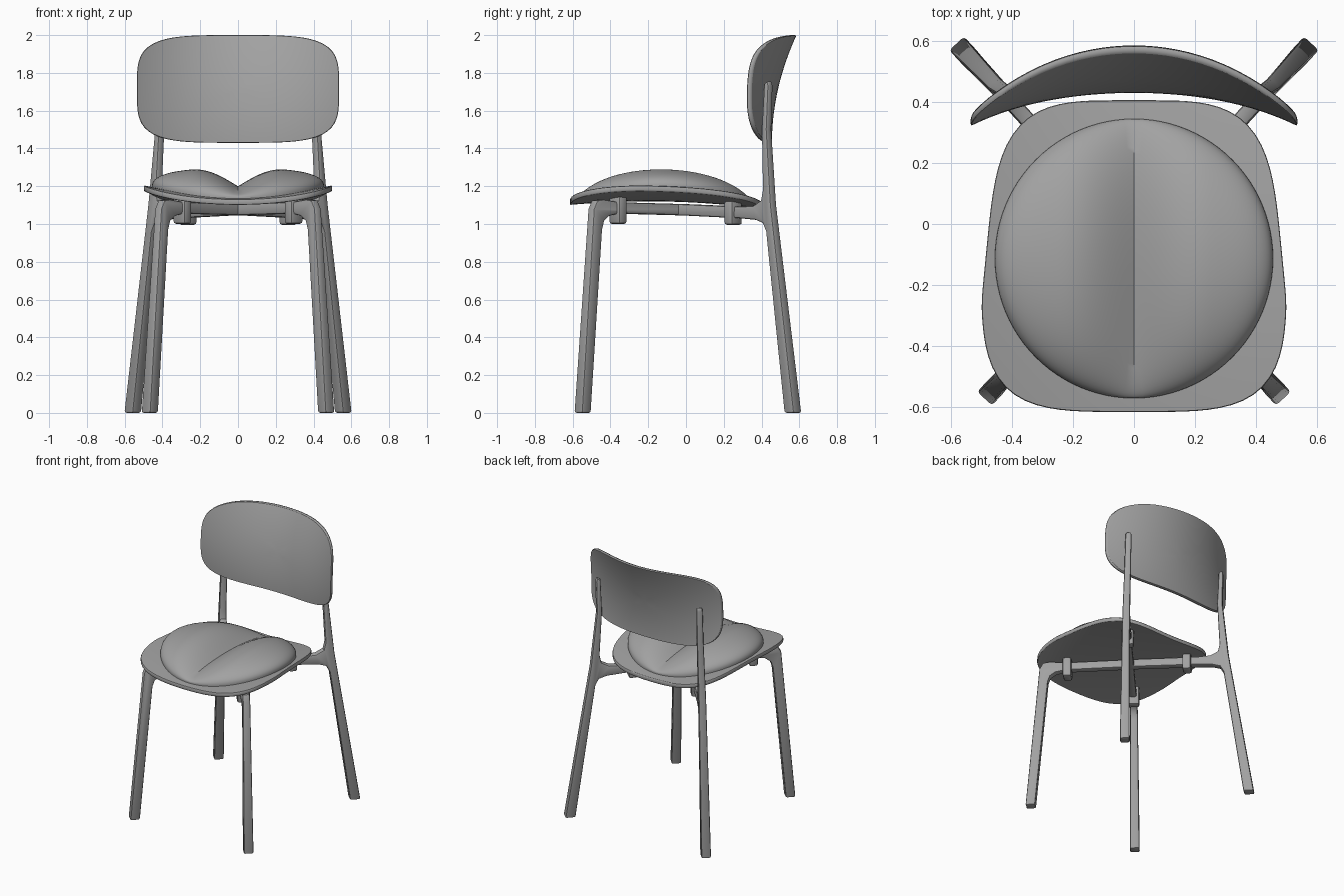
import bpy, bmesh, math
from mathutils import Vector, Matrix

if "Cube" in bpy.data.objects:
    bpy.data.objects.remove(bpy.data.objects["Cube"], do_unlink=True)

GREY = (0.36, 0.36, 0.36, 1)
mat = bpy.data.materials.new("chair grey")
mat.use_nodes = True
mat.diffuse_color = GREY
mat.node_tree.nodes["Principled BSDF"].inputs["Base Color"].default_value = GREY


def finish(name, bm, bevel=0.0, segments=2):
    """Turn a bmesh into a shaded object with softened edges."""
    bmesh.ops.recalc_face_normals(bm, faces=bm.faces)
    mesh = bpy.data.meshes.new(name)
    bm.to_mesh(mesh)
    bm.free()
    mesh.materials.append(mat)
    obj = bpy.data.objects.new(name, mesh)
    bpy.context.collection.objects.link(obj)
    bpy.ops.object.select_all(action="DESELECT")
    obj.select_set(True)
    bpy.context.view_layer.objects.active = obj
    if bevel:
        mod = obj.modifiers.new("soft edges", "BEVEL")
        mod.width, mod.segments = bevel, segments
        mod.limit_method, mod.angle_limit = "ANGLE", math.radians(55)
        mod.use_clamp_overlap = False
        bpy.ops.object.modifier_apply(modifier=mod.name)
    bpy.ops.object.shade_smooth_by_angle(angle=math.radians(40))
    return obj


def panel(name, power, place, bevel, rings=14, count=96):
    """Closed panel; place(u, v, r, side) maps a unit superellipse into space."""
    bm = bmesh.new()
    sides = []
    for side in (1, 0):
        loops = []
        for i in range(1, rings + 1):
            r = math.sin(i / rings * math.pi / 2)
            loop = []
            for j in range(count):
                a = 2 * math.pi * j / count
                c, s = math.cos(a), math.sin(a)
                k = r / (abs(c) ** power + abs(s) ** power) ** (1 / power)
                loop.append(bm.verts.new(place(k * c, k * s, r, side)))
            loops.append(loop)
        centre = bm.verts.new(place(0, 0, 0, side))
        for j in range(count):
            n = (j + 1) % count
            bm.faces.new((centre, loops[0][j], loops[0][n]))
            for a, b in zip(loops, loops[1:]):
                bm.faces.new((a[j], b[j], b[n], a[n]))
        sides.append(loops[-1])
    top, low = sides
    for j in range(count):
        n = (j + 1) % count
        bm.faces.new((top[j], low[j], low[n], top[n]))
    return finish(name, bm, bevel)


# Seat: saddle-shaped plywood, narrower at the back
def seat_height(x, y):
    return 1.15 + 0.22 * x * x - 0.11 * (y + 0.2) ** 2


def seat_place(u, v, r, side):
    x = 0.5 * u * (1 - 0.1 * max(0, v + 0.3))
    y = -0.105 + 0.51 * v
    return x, y, seat_height(x, y) - (0 if side else 0.03)


panel("seat", 4, seat_place, 0.007)


# Cushion: round dome with a crease along the middle
def cushion_place(u, v, r, side):
    x, y = 0.455 * u, -0.113 + 0.457 * v
    base = seat_height(x, y)
    if not side:
        return x, y, base - 0.01
    crease = 0.3 + 0.7 * math.sin(min(abs(x) / 0.25, 1) * math.pi / 2)
    dome = 0.14 * math.sqrt(max(0, 1 - r * r)) * crease
    return x, y, base + 0.008 + dome


panel("seat_cushion", 2, cushion_place, 0, rings=24)


# Backrest: wraps around the sitter and leans back towards the top
def back_place(u, v, r, side):
    x, z = 0.535 * u, 1.715 + 0.285 * v
    t = (v + 1) / 2
    y = 0.455 + 0.13 * t * t - (0.3 + 0.38 * t) * x * x
    return x, y - (0 if side else 0.026), z


panel("backrest", 4, back_place, 0.009)

# Frame: front leg, rail and back leg in one diagonal profile of (y, z)
PROFILE = [
    (-0.572, 0), (-0.523, 0), (-0.458, 0.97), (-0.447, 1.015), (-0.42, 1.042),
    (-0.37, 1.055), (0, 1.045), (0.3, 1.03), (0.38, 1.022), (0.42, 1.005),
    (0.438, 0.96), (0.54, 0), (0.592, 0), (0.464, 1.1), (0.44, 1.5),
    (0.448, 1.73), (0.443, 1.76), (0.425, 1.74), (0.413, 1.5), (0.42, 1.18),
    (0.41, 1.125), (0.37, 1.097), (0.3, 1.092), (0, 1.105), (-0.36, 1.115),
    (-0.45, 1.13), (-0.485, 1.125), (-0.503, 1.08),
]


def diagonal_x(y, z=0):
    return (y + 0.04) / 1.087 * (1 - 0.07 * max(0, z - 1))


for side, label in ((1, "left"), (-1, "right")):
    across = Vector((-1.087 * side, 1, 0)).normalized()
    bm = bmesh.new()
    caps = []
    for sign in (1, -1):
        cap = []
        for y, z in PROFILE:
            half = 0.033 - 0.007 * z
            p = Vector((side * diagonal_x(y, z), y, z))
            cap.append(bm.verts.new(p + across * half * sign))
        caps.append(cap)
    a, b = caps
    bm.faces.new(a)
    bm.faces.new(b[::-1])
    for i in range(len(a)):
        n = (i + 1) % len(a)
        bm.faces.new((a[i], b[i], b[n], a[n]))
    finish(f"{label}_back_diagonal_frame", bm, 0.011)

    # Brackets that clip the seat to the rail
    for y, low, end in ((-0.36, 1.0, "front"), (0.25, 0.995, "back")):
        bm = bmesh.new()
        bmesh.ops.create_cube(bm, size=1)
        high = seat_height(diagonal_x(y), y) - 0.02
        turn = math.atan2(1.087, side)
        bm.transform(
            Matrix.Translation((side * diagonal_x(y), y, (low + high) / 2))
            @ Matrix.Rotation(turn, 4, "Z")
            @ Matrix.Diagonal((0.06, 0.085, high - low, 1)))
        finish(f"{label}_{end}_seat_bracket", bm, 0.014)
